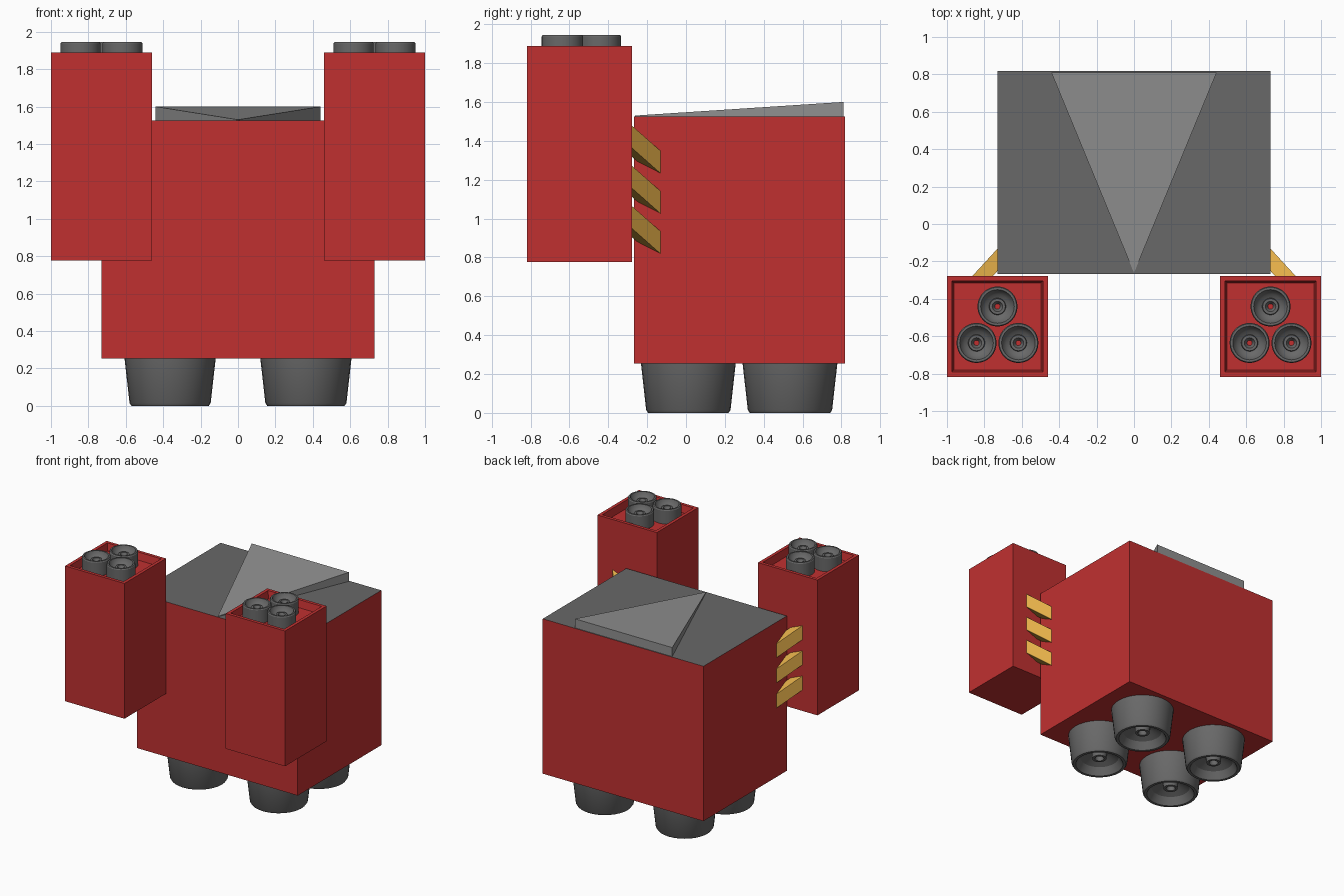
import bpy, bmesh, math
from mathutils import Vector

if "Cube" in bpy.data.objects:
    bpy.data.objects.remove(bpy.data.objects["Cube"])


def material(name, rgb):
    m = bpy.data.materials.new(name)
    m.diffuse_color = (*rgb, 1)
    m.use_nodes = True
    m.node_tree.nodes["Principled BSDF"].inputs["Base Color"].default_value = m.diffuse_color
    return m


RED = material("red", (0.53, 0.03, 0.03))
DARK = material("dark grey", (0.14, 0.14, 0.14))
LIGHT = material("light grey", (0.28, 0.28, 0.28))
YELLOW = material("yellow", (0.76, 0.42, 0.065))


def finish(name, bm, mats, smooth=False):
    bmesh.ops.recalc_face_normals(bm, faces=bm.faces[:])
    me = bpy.data.meshes.new(name)
    bm.to_mesh(me)
    bm.free()
    for m in mats:
        me.materials.append(m)
    if smooth:
        me.polygons.foreach_set("use_smooth", [True] * len(me.polygons))
        me.set_sharp_from_angle(angle=math.radians(30))
    ob = bpy.data.objects.new(name, me)
    bpy.context.collection.objects.link(ob)
    return ob


def box(lo, hi):
    bm = bmesh.new()
    bmesh.ops.create_cube(bm, size=1)
    lo, hi = Vector(lo), Vector(hi)
    for v in bm.verts:
        v.co = (lo + hi) / 2 + v.co * (hi - lo)
    bm.normal_update()
    return bm, max(bm.faces, key=lambda f: f.calc_center_median().z)


def lathe(name, profile, x, y, mats, red_core=0.0, segs=32):
    """Spin an (r, z) profile that ends on the axis; faces inside red_core use slot 1."""
    bm = bmesh.new()
    rings = []
    for r, z in profile:
        rings.append([bm.verts.new((x + r * math.cos(2 * math.pi * i / segs),
                                    y + r * math.sin(2 * math.pi * i / segs), z))
                      for i in range(segs)])
    for a, b in zip(rings, rings[1:]):
        for i in range(segs):
            j = (i + 1) % segs
            bm.faces.new((a[i], a[j], b[j], b[i]))
    bm.faces.new(rings[0])
    cap = bm.faces.new(rings[-1])
    if red_core:
        cap.material_index = 1
    return finish(name, bm, mats, smooth=True)


def solid(name, bottom, top, mat):
    """Closed solid between two matching outlines."""
    bm = bmesh.new()
    a = [bm.verts.new(p) for p in bottom]
    b = [bm.verts.new(p) for p in top]
    n = len(a)
    bm.faces.new(a)
    bm.faces.new(b)
    for i in range(n):
        j = (i + 1) % n
        bm.faces.new((a[i], a[j], b[j], b[i]))
    return finish(name, bm, [mat])


# Main body with dark top
bm, top = box((-0.73, -0.267, 0.254), (0.73, 0.817, 1.526))
top.material_index = 1
finish("body", bm, [RED, DARK])

# Rising triangular wedge on top
outline = [(0, -0.262), (0.442, 0.81), (-0.442, 0.81)]
solid("top_wedge", [(x, y, 1.52) for x, y in outline],
      [(x, y, 1.60 if y > 0 else 1.53) for x, y in outline], LIGHT)

# Four tapered thrusters with hollow bells and a central hub
thruster = [(0.244, 0.256), (0.217, 0.015), (0.207, 0.0), (0.185, 0.0),
            (0.15, 0.06), (0.06, 0.11), (0.055, 0.05), (0.035, 0.05), (0.03, 0.09)]
for x in (-0.363, 0.363):
    for y in (0.012, 0.535):
        lathe("thruster", thruster, x, y, [DARK])

# Nozzle with stepped rings and a red core
nozzle = [(0.107, 1.82), (0.107, 1.937), (0.102, 1.945), (0.09, 1.945), (0.083, 1.925),
          (0.065, 1.905), (0.045, 1.895), (0.042, 1.915), (0.028, 1.915), (0.014, 1.89)]

for s, side in ((-1, "left"), (1, "right")):
    # Arm pod with a recessed top
    cx = s * 0.73
    bm, top = box((cx - 0.27, -0.817, 0.777), (cx + 0.27, -0.278, 1.888))
    bmesh.ops.inset_region(bm, faces=[top], thickness=0.037)
    bmesh.ops.inset_region(bm, faces=[top], thickness=0.016)
    for v in top.verts:
        v.co.z -= 0.06
    finish(side + "_pod", bm, [RED])

    # Three nozzles in each pod
    for dx, y in ((0, -0.441), (-0.112, -0.636), (0.112, -0.636)):
        lathe(side + "_nozzle", nozzle, cx + dx, y, [DARK, RED], red_core=0.02)

    # Three slanted struts joining body and pod: (x, y, rise)
    plan = [(0.73, -0.132, 0), (0.865, -0.279, 0.13), (0.755, -0.279, 0.085), (0.729, -0.25, 0.06)]
    for z in (0.82, 1.027, 1.234):
        solid(side + "_strut", [(s * x, y, z + r) for x, y, r in plan],
              [(s * x, y, z + 0.115 + r) for x, y, r in plan], YELLOW)
